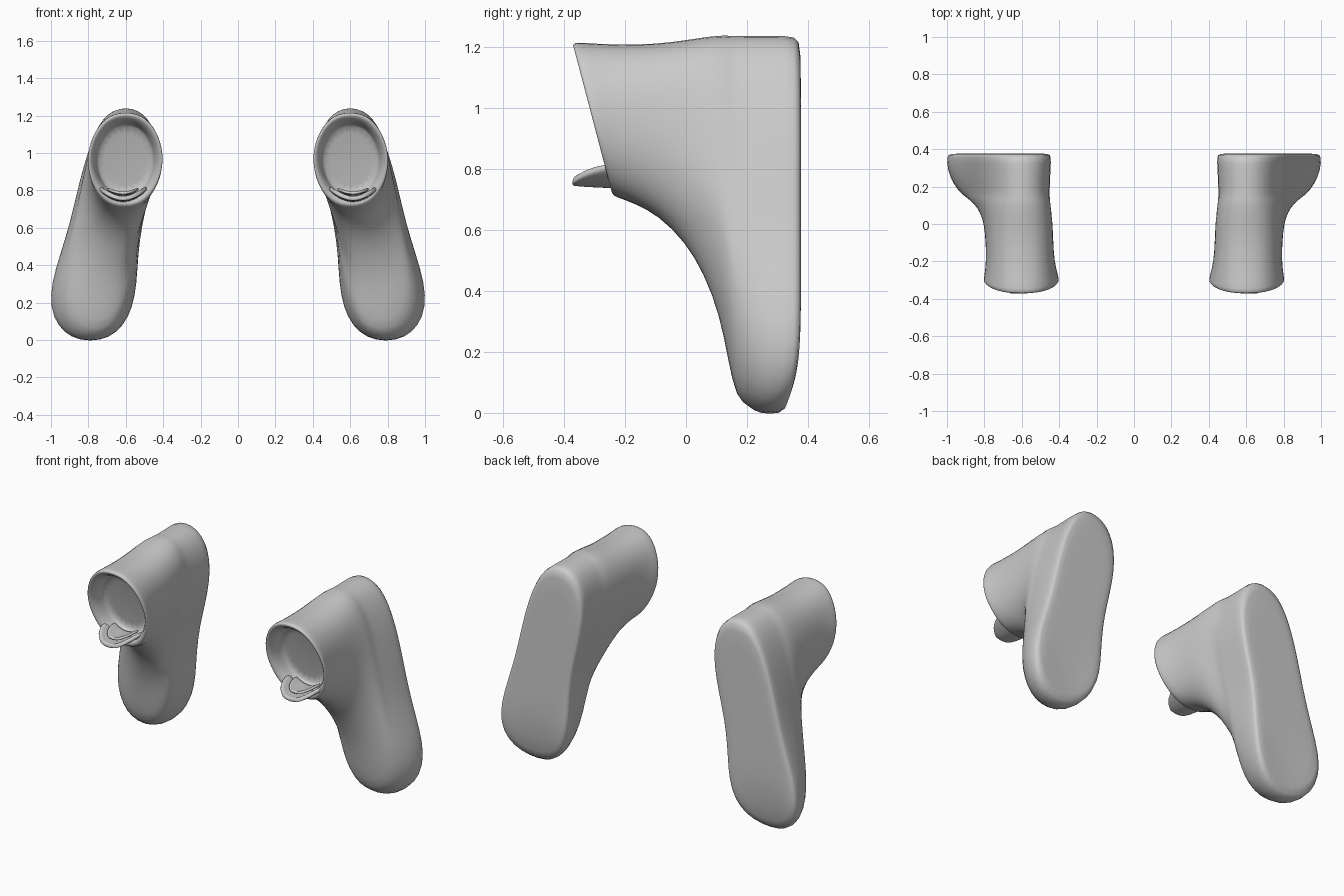
import bpy, bmesh
from math import sin, cos, pi
from mathutils import Vector

if "Cube" in bpy.data.objects:
    bpy.data.objects.remove(bpy.data.objects["Cube"])

N = 24


def finish(bm, name, thickness=0):
    """Turn a bmesh into a smooth object mirrored to both sides."""
    bmesh.ops.recalc_face_normals(bm, faces=bm.faces)
    me = bpy.data.meshes.new(name)
    bm.to_mesh(me)
    bm.free()
    ob = bpy.data.objects.new(name, me)
    bpy.context.collection.objects.link(ob)
    for p in me.polygons:
        p.use_smooth = True
    if thickness:
        sol = ob.modifiers.new("thickness", 'SOLIDIFY')
        sol.thickness = thickness
        sol.offset = 0
    sub = ob.modifiers.new("smooth", 'SUBSURF')
    sub.levels = sub.render_levels = 1
    mir = ob.modifiers.new("pair", 'MIRROR')
    mir.use_mirror_merge = False


def ease(t):
    return t * t * (3 - 2 * t)


def toe_spring(z):
    return .05 * max(0, (.2 - z) / .2) ** 2


def egg(y, zb, cb, wb, wm):
    """Egg-shaped slice: depth, lowest z, lower centre, lower and middle half width."""
    front = max(0, -y) ** 3
    zt = 1.244 + min(0, (y - .1) * .17) + 2.5 * front
    wt = .212 + .08 * y
    pts = []
    for i in range(N):
        a = 2 * pi * i / N
        f = (1 - cos(a)) / 2
        z = zb + (zt - zb) * f
        if f < .5:
            w = wb + (wm - wb) * ease(2 * f)
        else:
            w = wm + (wt - wm) * ease(2 * f - 1)
        x = cb + (.6 - cb) * ease(f) ** 1.2
        x += w * (abs(sin(a)) ** .85) * (1 if sin(a) > 0 else -1)
        pts.append(Vector((x, y - 10 * front * f - (toe_spring(z) if y > .25 else 0), z)))
    return pts


def inset(pts, scale, dy):
    """Shrink a slice about its middle and push it along y."""
    mid = sum(pts, Vector()) / N
    return [mid + (p - mid) * scale + Vector((0, dy, 0)) for p in pts]


# Boot: slices from the sole forward to the rim
body = [egg(*s) for s in (
    (.365, -.012, .79, .325, .195),
    (.29, -.01, .79, .322, .192),
    (.21, .012, .78, .275, .186),
    (.165, .04, .765, .232, .182),
    (.14, .16, .745, .2, .18),
    (.11, .32, .71, .18, .178),
    (.06, .45, .67, .17, .178),
    (.00, .555, .64, .167, .18),
    (-.09, .645, .625, .17, .18),
    (-.17, .685, .615, .185, .183),
    (-.22, .703, .605, .197, .198),
    (-.238, .71, .605, .196, .206))]
# Flat sole at the back, rounded lip and shallow opening at the front
sole = [inset(body[0], s, 0) for s in (.3, .6, .95)]
for p in sum(sole, []):
    p.y = .377 - toe_spring(p.z)
opening = [inset(body[-1], s, d) for s, d in
           ((.92, -.006), (.79, .03), (.75, .09), (.70, .10))]

bm = bmesh.new()
rings = [[bm.verts.new(p) for p in r] for r in sole + body + opening]
for a, b in zip(rings, rings[1:]):
    for i in range(N):
        j = (i + 1) % N
        bm.faces.new((a[i], a[j], b[j], b[i]))
bm.faces.new(rings[0])
bm.faces.new(rings[-1])
finish(bm, "boots")


# Tongue: cupped rounded flap sticking out of the lower rim
def tongue(name, half_w, tip, root, z0, lift, thickness):
    bm = bmesh.new()
    cols, rows = 12, []
    for v in range(6):
        t = v / 5
        y = root + (tip - root) * sin(t * pi / 2)
        w = half_w * max(.15, cos(t * pi / 2)) ** .7
        rows.append([])
        for u in range(cols + 1):
            x = w * (2 * u / cols - 1)
            z = z0 + lift * (x / half_w) ** 2 + .012 * t
            rows[-1].append(bm.verts.new((.615 + x, y, z)))
    for a, b in zip(rows, rows[1:]):
        for i in range(cols):
            bm.faces.new((a[i], a[i + 1], b[i + 1], b[i]))
    finish(bm, name, thickness)


tongue("tongue_outer", .13, -.372, -.20, .747, .07, .024)
tongue("tongue_inner", .085, -.33, -.19, .775, .035, .016)
